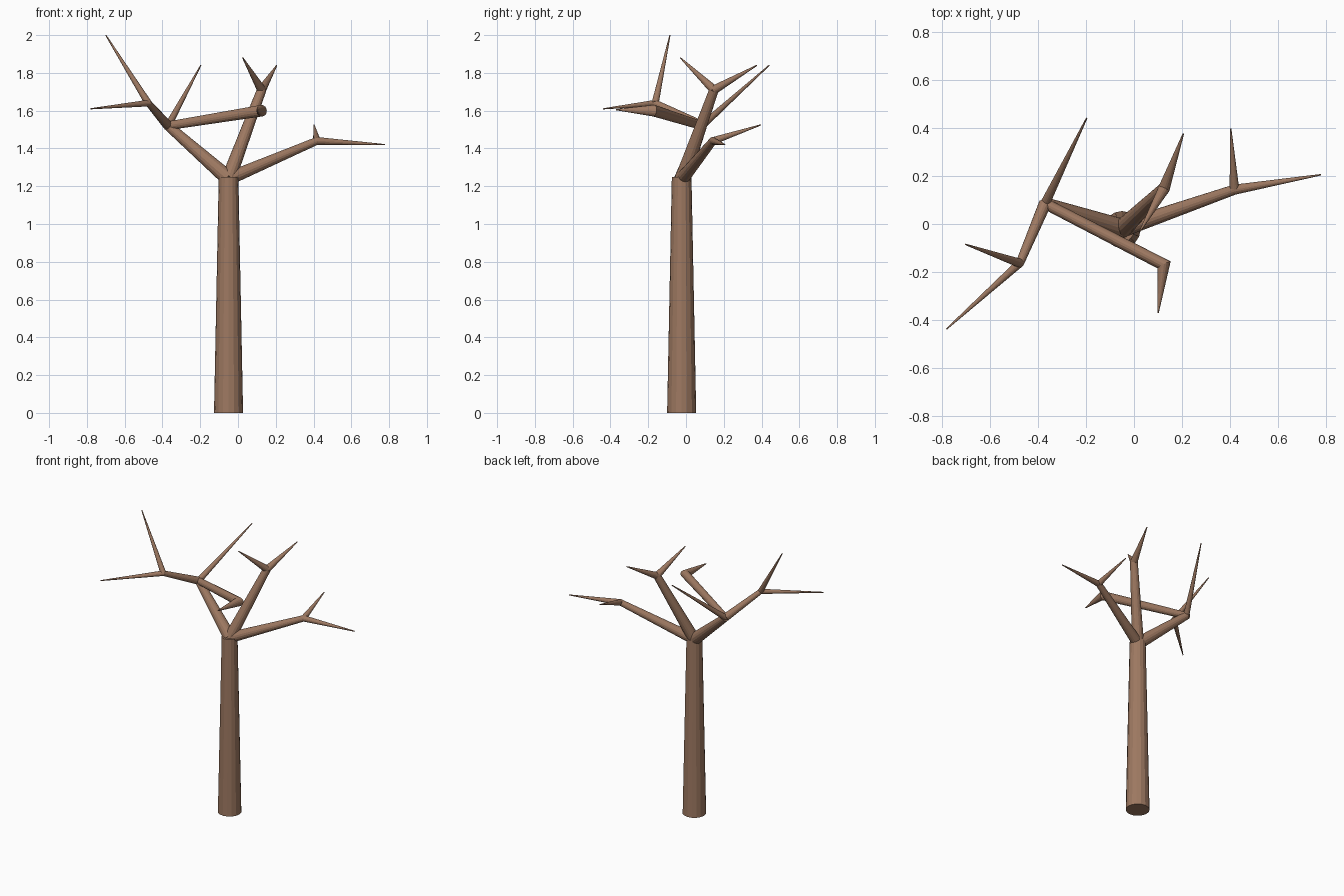
import bpy, bmesh, math
from mathutils import Vector

if "Cube" in bpy.data.objects:
    bpy.data.objects.remove(bpy.data.objects["Cube"])

SIDES = 16
bark = bpy.data.materials.new("bark")
bark.diffuse_color = (0.34, 0.19, 0.12, 1)
bark.use_nodes = True
bark.node_tree.nodes["Principled BSDF"].inputs["Base Color"].default_value = bark.diffuse_color


def limb(name, path):
    """Tapered tube through (point, radius) pairs; rings at bends lie on the bisector."""
    pts = [Vector(p) for p, r in path]
    dirs = [(b - a).normalized() for a, b in zip(pts, pts[1:])]
    bm = bmesh.new()
    rings, u = [], None
    for i, (p, r) in enumerate(path):
        t = (dirs[max(i - 1, 0)] + dirs[min(i, len(dirs) - 1)]).normalized()
        if u is None:
            u = t.orthogonal()
        else:
            # carry the ring across the last segment so it does not twist
            u = u - dirs[i - 1] * (u.dot(t) / dirs[i - 1].dot(t))
        u = (u - t * u.dot(t)).normalized()
        v = t.cross(u)
        ring = []
        for k in range(SIDES):
            a = 2 * math.pi * k / SIDES
            ring.append(bm.verts.new(pts[i] + (u * math.cos(a) + v * math.sin(a)) * r))
        rings.append(ring)
    for a, b in zip(rings, rings[1:]):
        for k in range(SIDES):
            n = (k + 1) % SIDES
            bm.faces.new((a[k], a[n], b[n], b[k]))
    bm.faces.new(rings[0][::-1])
    bm.faces.new(rings[-1])
    bmesh.ops.recalc_face_normals(bm, faces=bm.faces)
    me = bpy.data.meshes.new(name)
    bm.to_mesh(me)
    bm.free()
    me.materials.append(bark)
    ob = bpy.data.objects.new(name, me)
    bpy.context.collection.objects.link(ob)


# Branching points
crown = (-0.05, -0.02, 1.24)
left = (-0.37, 0.085, 1.52)
left_fork = (-0.475, -0.163, 1.64)
elbow = (0.125, -0.17, 1.60)
upper = (0.125, 0.148, 1.71)
right = (0.418, 0.143, 1.44)
TIP = 0.003

# Trunk
limb("trunk", [((-0.05, -0.023, 0), 0.077), ((-0.05, -0.023, 1.25), 0.052)])

# Left limb with its forks
limb("left_branch", [(crown, 0.042), (left, 0.026)])
limb("left_outer_branch", [(left, 0.026), (left_fork, 0.018), ((-0.78, -0.437, 1.61), TIP)])
limb("left_top_twig", [(left_fork, 0.019), ((-0.70, -0.085, 2.0), TIP)])
limb("left_back_twig", [(left, 0.02), ((-0.197, 0.44, 1.84), TIP)])
limb("crossing_branch", [(left, 0.023), (elbow, 0.031), ((0.10, -0.37, 1.605), TIP)])

# Upper limb with two twigs
limb("upper_branch", [(crown, 0.039), (upper, 0.025)])
limb("upper_back_twig", [(upper, 0.024), ((0.205, 0.375, 1.84), TIP)])
limb("upper_front_twig", [(upper, 0.024), ((0.025, -0.03, 1.88), TIP)])

# Right limb with two twigs
limb("right_branch", [(crown, 0.036), (right, 0.021), ((0.778, 0.205, 1.42), TIP)])
limb("right_back_twig", [(right, 0.02), ((0.402, 0.397, 1.525), TIP)])
